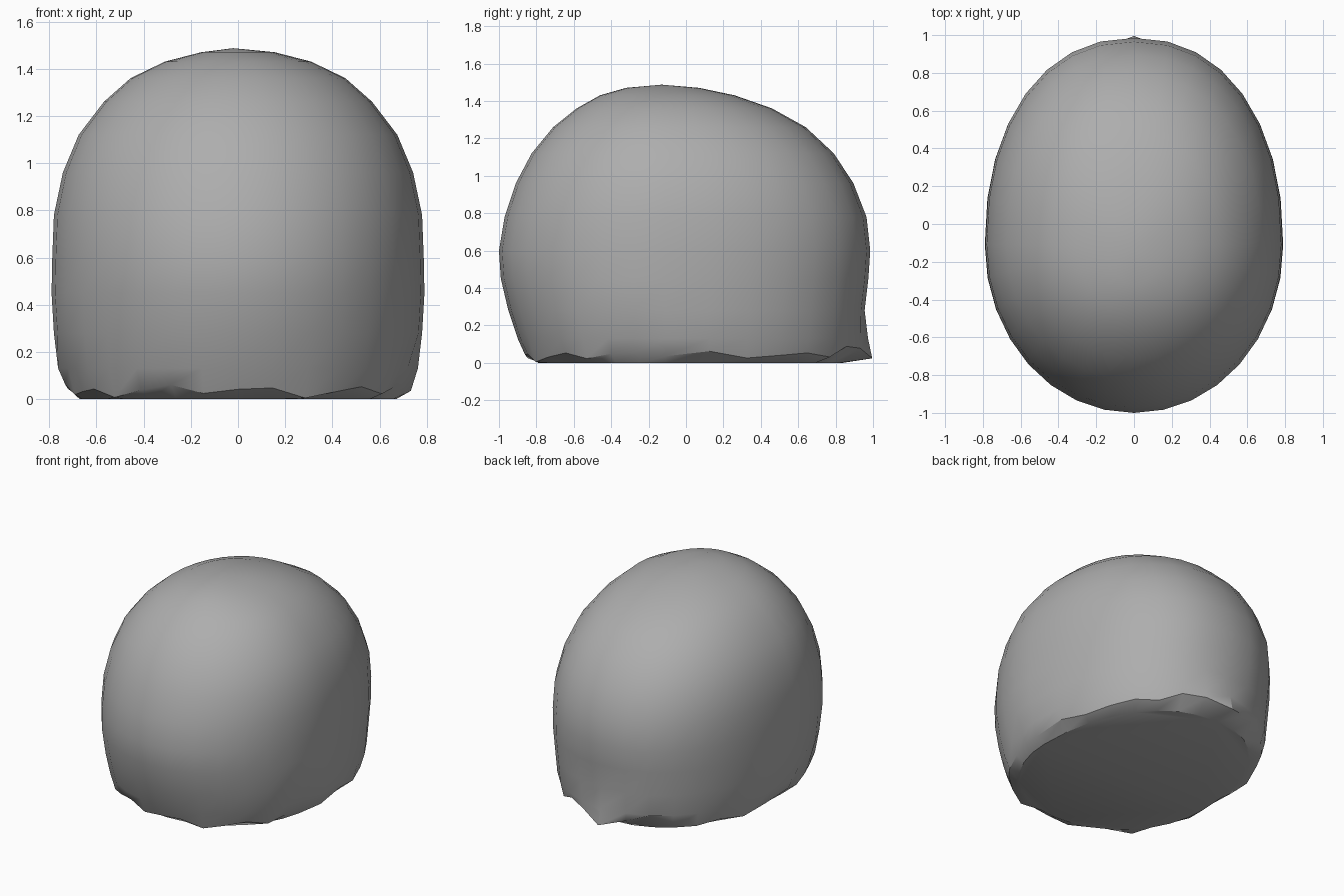
import bpy, bmesh, math
from math import sin, cos, exp, radians

cube = bpy.data.objects.get("Cube")
if cube:
    bpy.data.objects.remove(cube)

grey = bpy.data.materials.new("plain_grey")
grey.use_nodes = True
grey.diffuse_color = (0.42, 0.42, 0.42, 1)
grey.node_tree.nodes["Principled BSDF"].inputs["Base Color"].default_value = grey.diffuse_color

SEGMENTS = 32
MID_Y = -0.11

# Dome rings: height, front y, back y, half width
RINGS = [
    (0.00, -0.79, 0.84, 0.67),
    (0.035, -0.86, 0.93, 0.735),
    (0.13, -0.90, 0.945, 0.765),
    (0.28, -0.95, 0.955, 0.78),
    (0.45, -0.99, 0.975, 0.79),
    (0.60, -1.0, 0.985, 0.787),
    (0.78, -0.97, 0.965, 0.78),
    (0.96, -0.91, 0.895, 0.742),
    (1.12, -0.825, 0.79, 0.675),
    (1.26, -0.71, 0.64, 0.568),
    (1.36, -0.585, 0.46, 0.455),
    (1.43, -0.46, 0.26, 0.31),
    (1.47, -0.32, 0.07, 0.155),
]


def power(v, n):
    return math.copysign(abs(v) ** (2 / n), v)


def bump(v, centre, width):
    return exp(-((v - centre) / width) ** 2)


def ring_point(level, i):
    z, front, back, half = RINGS[level]
    a = 2 * math.pi * i / SEGMENTS
    n = 2.2 if sin(a) > 0 else 2.03
    reach = back - MID_Y if sin(a) > 0 else MID_Y - front
    x = half * power(cos(a), n)
    y = MID_Y + reach * power(sin(a), n)
    # Ragged lower rim
    if level == 1:
        z += 0.022 * sin(i * 2.1) + 0.01 * sin(i * 0.9)
        if y > 0.6:
            z += 0.06 * bump(abs(x), 0.3, 0.14)
    # Shallow side dents and the small lip at the back
    if 1 <= level <= 2:
        x *= 1 - 0.05 * bump(y, -0.32, 0.13)
        if y > 0.6:
            y += (0.07 if level == 1 else 0.03) * bump(x, 0.03, 0.12)
    return x, y, z


# Domed shell with a flat base
bm = bmesh.new()
loops = [[bm.verts.new(ring_point(k, i)) for i in range(SEGMENTS)]
         for k in range(len(RINGS))]
for low, high in zip(loops, loops[1:]):
    for i in range(SEGMENTS):
        j = (i + 1) % SEGMENTS
        bm.faces.new((low[i], low[j], high[j], high[i]))
crown = bm.verts.new((-0.02, -0.13, 1.487))
for i in range(SEGMENTS):
    bm.faces.new((loops[-1][i], loops[-1][(i + 1) % SEGMENTS], crown))
bm.faces.new(loops[0][::-1])
bmesh.ops.recalc_face_normals(bm, faces=bm.faces[:])

mesh = bpy.data.meshes.new("domed_shell")
bm.to_mesh(mesh)
bm.free()
mesh.materials.append(grey)
shell = bpy.data.objects.new("domed_shell", mesh)
bpy.context.collection.objects.link(shell)
bpy.ops.object.select_all(action='DESELECT')
shell.select_set(True)
bpy.context.view_layer.objects.active = shell
bpy.ops.object.shade_smooth_by_angle(angle=radians(32))
